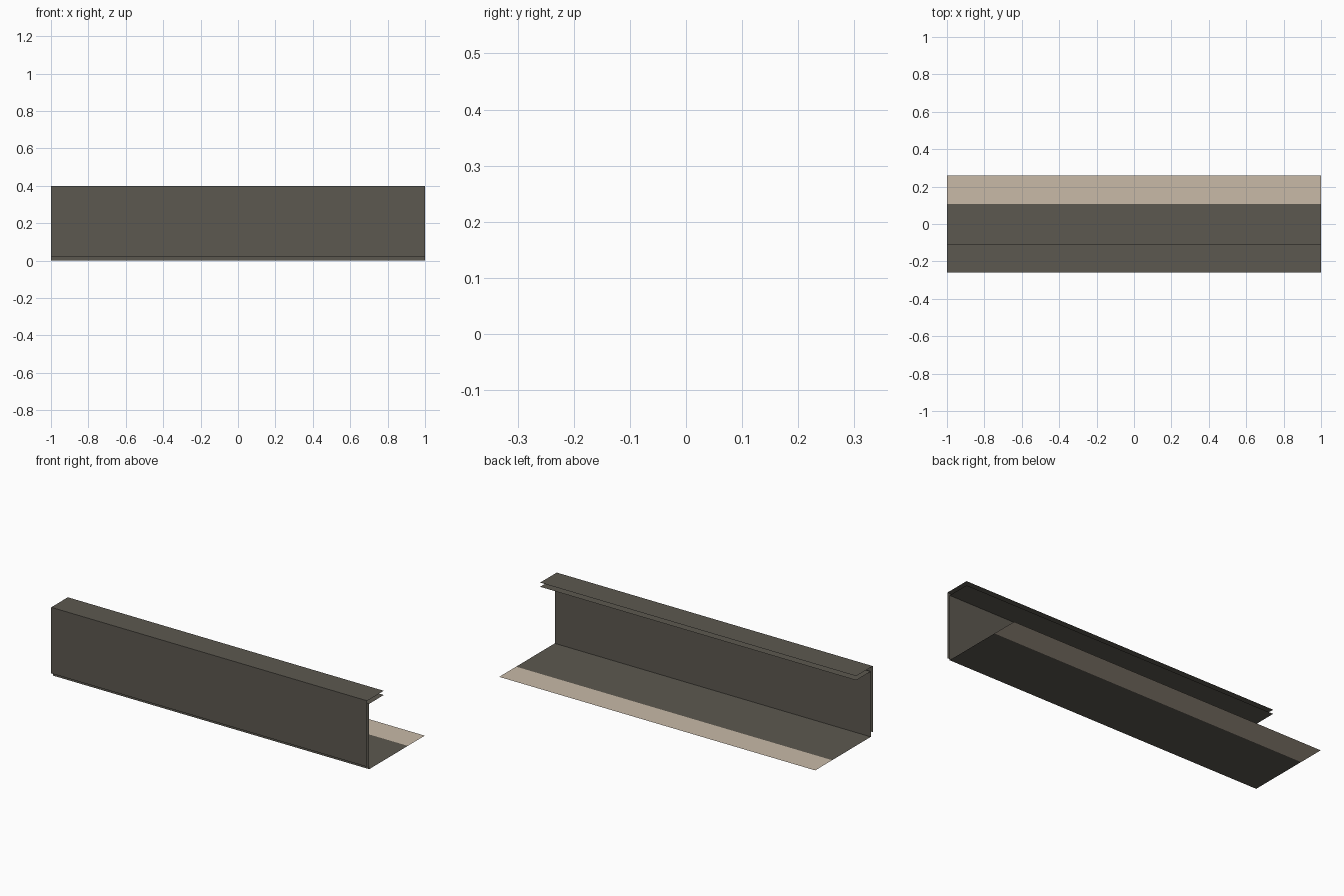
import bpy

if "Cube" in bpy.data.objects:
    bpy.data.objects.remove(bpy.data.objects["Cube"])

HALF = 1.0  # half length along x


def material(name, rgb):
    m = bpy.data.materials.new(name)
    m.diffuse_color = (*rgb, 1)
    m.use_nodes = True
    m.node_tree.nodes["Principled BSDF"].inputs["Base Color"].default_value = m.diffuse_color
    return m


dark = material("dark grey brown", (0.107, 0.098, 0.080))
beige = material("beige", (0.58, 0.49, 0.39))


def sheet(name, profile, mats, flip=False):
    """Extrude an open (y, z) profile along x; one material per strip."""
    verts = [(x, y, z) for y, z in profile for x in (-HALF, HALF)]
    faces = []
    for i in range(len(profile) - 1):
        f = (2 * i, 2 * i + 1, 2 * i + 3, 2 * i + 2)
        faces.append(f[::-1] if flip else f)
    mesh = bpy.data.meshes.new(name)
    mesh.from_pydata(verts, [], faces)
    used = list(dict.fromkeys(mats))
    for m in used:
        mesh.materials.append(m)
    for poly, m in zip(mesh.polygons, mats):
        poly.material_index = used.index(m)
    obj = bpy.data.objects.new(name, mesh)
    bpy.context.collection.objects.link(obj)
    return obj


# Outer shell: front wall and top flange
sheet("outer_shell", [(-0.26, 0.02), (-0.26, 0.398), (-0.11, 0.398)], [dark, dark])

# Inner shell: lower flange, inner wall and floor with a beige back strip
sheet("inner_shell",
      [(-0.11, 0.374), (-0.242, 0.374), (-0.242, 0.0), (0.107, 0.0), (0.26, 0.0)],
      [dark, dark, dark, beige])
